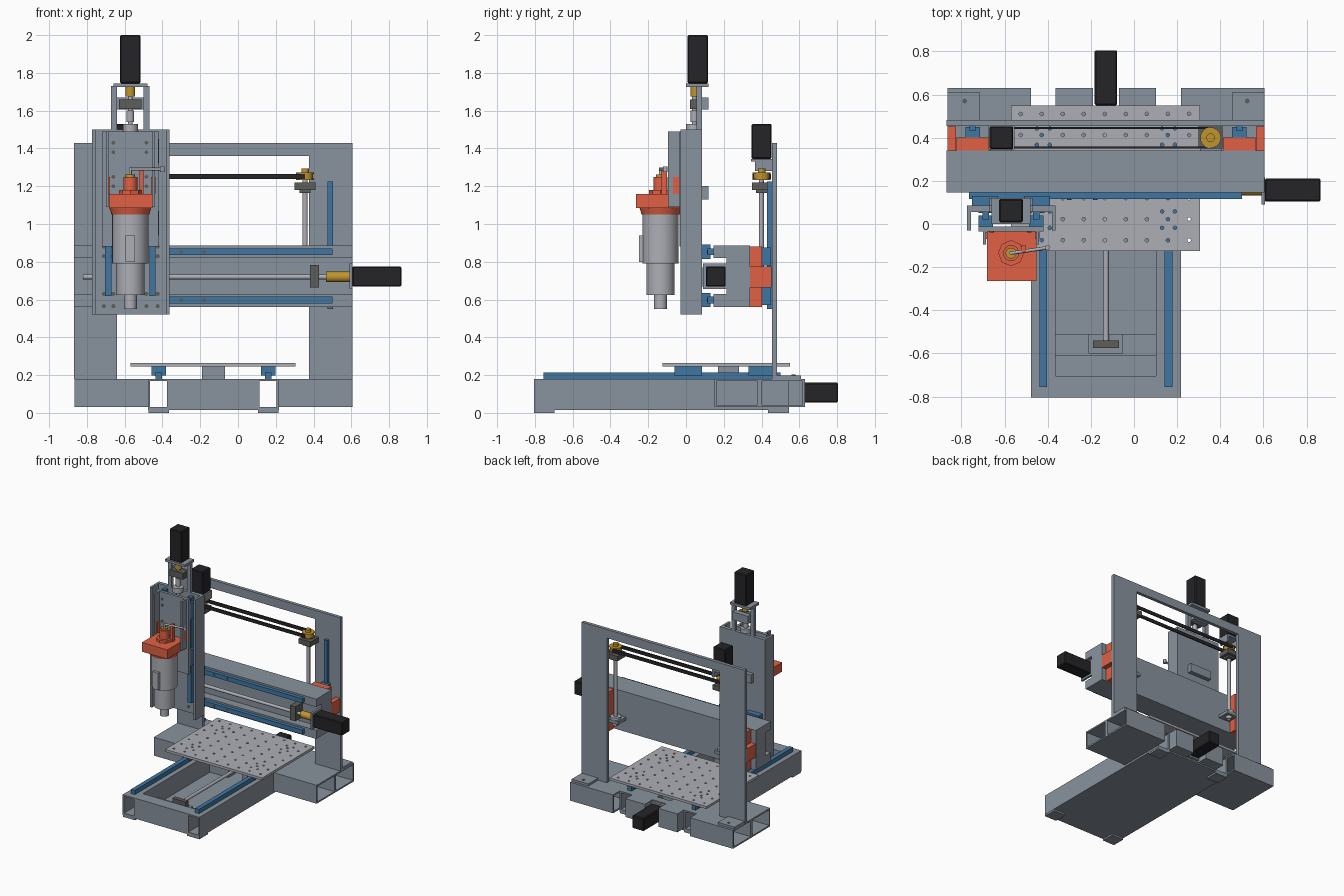
import bpy, bmesh, math
from mathutils import Matrix, Vector

CX = -0.13   # symmetry plane of base and gantry
HX = -0.57   # centre of the spindle head


def material(name, rgb):
    m = bpy.data.materials.new(name)
    m.diffuse_color = (*rgb, 1)
    return m


STEEL = material("steel", (0.25, 0.29, 0.34))
BLUE = material("rail_blue", (0.05, 0.18, 0.36))
ORANGE = material("orange", (0.75, 0.12, 0.06))
BLACK = material("black", (0.018, 0.018, 0.021))
GOLD = material("brass", (0.53, 0.30, 0.03))
DARK = material("bearing_grey", (0.11, 0.11, 0.10))
LIGHT = material("light_metal", (0.42, 0.43, 0.47))


def finish(name, bm, mat):
    me = bpy.data.meshes.new(name)
    bmesh.ops.recalc_face_normals(bm, faces=bm.faces)
    bm.to_mesh(me)
    bm.free()
    ob = bpy.data.objects.new(name, me)
    bpy.context.collection.objects.link(ob)
    me.materials.append(mat)
    return ob


def add_box(bm, x0, x1, y0, y1, z0, z1):
    m = Matrix.Translation(((x0 + x1) / 2, (y0 + y1) / 2, (z0 + z1) / 2))
    bmesh.ops.create_cube(bm, size=1, matrix=m @ Matrix.Diagonal((x1 - x0, y1 - y0, z1 - z0, 1)))


def boxes(name, mat, *dims):
    bm = bmesh.new()
    for d in dims:
        add_box(bm, *d)
    return finish(name, bm, mat)


def pair(name, mat, half, w, *yz):
    """Two boxes mirrored about the machine centre."""
    return boxes(name, mat, *[(CX + s * half - w / 2, CX + s * half + w / 2, *yz) for s in (-1, 1)])


def tube(name, axis, *d, t=0.012):
    """Hollow rectangular section, open along axis."""
    bm = bmesh.new()
    add_box(bm, *d)
    bm.normal_update()
    bmesh.ops.delete(bm, geom=[f for f in bm.faces if abs(f.normal[axis]) > 0.9], context='FACES')
    ob = finish(name, bm, STEEL)
    mod = ob.modifiers.new("wall", 'SOLIDIFY')
    mod.thickness, mod.offset, mod.use_even_offset = t, -1, True
    # keep the wall inside the section
    c = Vector(((d[0] + d[1]) / 2, (d[2] + d[3]) / 2, (d[4] + d[5]) / 2))
    p = ob.data.polygons[0]
    if (p.center - c).dot(p.normal) < 0:
        ob.data.flip_normals()
    return ob


def add_cyl(bm, p, q, r, r2=None, n=32):
    p, q = Vector(p), Vector(q)
    rot = (q - p).to_track_quat('Z', 'Y').to_matrix().to_4x4()
    bmesh.ops.create_cone(bm, cap_ends=True, segments=n, radius1=r, radius2=r if r2 is None else r2,
                          depth=(q - p).length, matrix=Matrix.Translation((p + q) / 2) @ rot)


def cyls(name, mat, *items, n=32):
    bm = bmesh.new()
    for it in items:
        add_cyl(bm, *it, n=n)
    ob = finish(name, bm, mat)
    bpy.context.view_layer.objects.active = ob
    ob.select_set(True)
    bpy.ops.object.shade_smooth_by_angle(angle=math.radians(35))
    ob.select_set(False)
    return ob


def motor(name, *d):
    ob = boxes(name, BLACK, d)
    b = ob.modifiers.new("corner", 'BEVEL')
    b.width, b.segments = 0.006, 1


# --- base frame
for s, side in ((-1, "left"), (1, "right")):
    x = CX + s * 0.29
    tube(f"base_rail_{side}", 1, x - 0.057, x + 0.057, -0.805, 0.545, 0.02, 0.18)
    xs = sorted((CX + s * 0.347, CX + s * 0.735))
    for i in range(2):
        tube(f"side_box_{side}_{i}", 0, *xs, 0.15 + i * 0.24, 0.39 + i * 0.24, 0.03, 0.18)
boxes("base_crossbars", STEEL, (-0.363, 0.103, -0.805, -0.705, 0.025, 0.18),
      (-0.363, 0.103, -0.61, -0.51, 0.025, 0.075), (-0.21, -0.05, -0.60, -0.51, 0.075, 0.085))
boxes("base_floor", STEEL, (-0.477, 0.217, -0.805, 0.545, 0.014, 0.026))
pair("rear_block", STEEL, 0.147, 0.172, 0.15, 0.63, 0.03, 0.18)
boxes("rear_block_bridge", STEEL, (-0.2, -0.06, 0.15, 0.40, 0.14, 0.18), (-0.2, -0.06, 0.47, 0.53, 0.03, 0.18))
for y in (-0.805, 0.435):
    pair("feet", STEEL, 0.29, 0.11, y, y + 0.11, 0, 0.015)

# --- table drive
pair("table_rails", BLUE, 0.29, 0.035, -0.755, 0.50, 0.18, 0.215)
for y in (-0.06, 0.33):
    pair("table_carriages", BLUE, 0.29, 0.075, y, y + 0.145, 0.198, 0.245)
cyls("table_screw", LIGHT, ((CX, -0.57, 0.11), (CX, 0.5, 0.11), 0.013))
boxes("table_screw_bearing", DARK, (-0.19, -0.07, -0.575, -0.54, 0.085, 0.14))
boxes("table_nut_block", STEEL, (-0.19, -0.07, 0.17, 0.28, 0.08, 0.245))
boxes("table_motor_mount", STEEL, (-0.19, -0.07, 0.53, 0.55, 0.045, 0.17))
motor("table_motor", -0.182, -0.078, 0.55, 0.805, 0.055, 0.16)

# --- table with hole grid
table = boxes("table_plate", LIGHT, (-0.57, 0.305, -0.125, 0.55, 0.245, 0.265))
cut = bmesh.new()
spots = [(-0.525 + 0.0975 * i, -0.075 + 0.0975 * j) for i in range(9) for j in range(7)]
spots += [(CX + s * 0.29 + dx, y + dy) for s in (-1, 1) for y in (0.02, 0.405)
          for dx in (-0.03, 0.03) for dy in (-0.038, 0.038)]
for x, y in spots:
    add_cyl(cut, (x, y, 0.23), (x, y, 0.28), 0.0085, n=10)
cutter = finish("table_hole_cutter", cut, LIGHT)
cutter.hide_render = True
mod = table.modifiers.new("holes", 'BOOLEAN')
mod.operation, mod.object, mod.solver = 'DIFFERENCE', cutter, 'EXACT'
bpy.context.view_layer.update()
table.data = bpy.data.meshes.new_from_object(table.evaluated_get(bpy.context.evaluated_depsgraph_get()))
table.modifiers.clear()
bpy.data.objects.remove(cutter)

# --- gantry portal
boxes("gantry_portal", STEEL, (-0.868, -0.64, 0.455, 0.482, 0.18, 1.43),
      (0.375, 0.605, 0.455, 0.482, 0.18, 1.43), (-0.64, 0.375, 0.455, 0.482, 1.36, 1.43))
pair("gantry_feet", STEEL, 0.66, 0.15, 0.482, 0.61, 0.18, 0.198)
cyls("gantry_foot_bolts", DARK, *[((CX + s * 0.655, 0.57, 0.19), (CX + s * 0.655, 0.57, 0.202), 0.011) for s in (-1, 1)])
pair("lift_rails", BLUE, 0.618, 0.028, 0.43, 0.455, 0.55, 1.225)
for z in (0.57, 0.78):
    pair("lift_carriages", BLUE, 0.618, 0.066, 0.40, 0.45, z, z + 0.095)
pair("lift_brackets", ORANGE, 0.618, 0.15, 0.337, 0.402, 0.56, 0.88)
pair("lift_clamps", ORANGE, 0.715, 0.04, 0.337, 0.453, 0.665, 0.775)

# --- lift screws, belt and motor
lx = 0.485
for s, side in ((-1, "left"), (1, "right")):
    x = CX + s * lx
    cyls(f"lift_screw_{side}", LIGHT, ((x, 0.4, 0.62), (x, 0.4, 1.28), 0.014),
         ((x, 0.4, 0.68), (x, 0.4, 0.70), 0.04), ((x, 0.4, 0.63), (x, 0.4, 0.68), 0.024))
    boxes(f"lift_nut_bracket_{side}", STEEL, (x - 0.05, x + 0.05, 0.337, 0.44, 0.655, 0.68))
    boxes(f"lift_bearing_{side}", DARK, (x - 0.055, x + 0.055, 0.35, 0.455, 1.18, 1.22),
          (x - 0.03, x + 0.03, 0.37, 0.43, 1.165, 1.18))
    cyls(f"belt_pulley_{side}", GOLD, ((x, 0.4, 1.232), (x, 0.4, 1.24), 0.048),
         ((x, 0.4, 1.24), (x, 0.4, 1.265), 0.042), ((x, 0.4, 1.265), (x, 0.4, 1.272), 0.048),
         ((x, 0.4, 1.272), (x, 0.4, 1.295), 0.02))
boxes("belt", BLACK, *[(CX - lx, CX + lx, y - 0.004, y + 0.004, 1.238, 1.266) for y in (0.355, 0.445)])
boxes("lift_motor_mount", STEEL, (-0.675, -0.555, 0.345, 0.455, 1.33, 1.345),
      (-0.675, -0.66, 0.365, 0.455, 1.28, 1.33), (-0.57, -0.555, 0.365, 0.455, 1.28, 1.33))
motor("lift_motor", -0.67, -0.56, 0.347, 0.453, 1.345, 1.53)

# --- crossbeam
boxes("crossbeam", STEEL, (-0.868, 0.605, 0.145, 0.34, 0.82, 0.885),
      (-0.868, 0.605, 0.145, 0.34, 0.56, 0.63), (-0.868, 0.605, 0.215, 0.34, 0.63, 0.82))
for z in (0.598, 0.853):
    boxes("crossbeam_rail", BLUE, (-0.765, 0.5, 0.115, 0.145, z - 0.018, z + 0.018))
    boxes("crossbeam_carriages", BLUE, *[(x, x + 0.12, 0.085, 0.13, z - 0.038, z + 0.038) for x in (-0.75, -0.51)])
    cyls("crossbeam_rail_bolts", DARK, *[((x, 0.112, z), (x, 0.12, z), 0.01) for x in (-0.3, -0.18)], n=12)
cyls("crossbeam_screw", LIGHT, ((-0.82, 0.16, 0.72), (0.47, 0.16, 0.72), 0.013))
boxes("crossbeam_bearing", DARK, (0.38, 0.43, 0.125, 0.215, 0.665, 0.782))
cyls("crossbeam_coupling", GOLD, ((0.465, 0.16, 0.72), (0.59, 0.16, 0.72), 0.028))
boxes("crossbeam_motor_mount", STEEL, (0.59, 0.607, 0.09, 0.215, 0.655, 0.79))
motor("crossbeam_motor", 0.605, 0.865, 0.105, 0.21, 0.668, 0.776)
boxes("crossbeam_nut_block", STEEL, (-0.63, -0.51, 0.085, 0.19, 0.67, 0.77))

# --- head channel
boxes("head_channel", STEEL, (-0.773, -0.363, 0.055, 0.085, 0.52, 1.50),
      (-0.773, -0.755, -0.03, 0.055, 0.52, 1.50), (-0.381, -0.363, -0.03, 0.055, 0.52, 1.50))
holes = [((HX + dx, 0.05, z), (HX + dx, 0.057, z), 0.011) for dx in (-0.14, -0.09, 0.085, 0.145)
         for z in (0.565, 0.63, 0.83, 0.88)]
cyls("head_channel_bolts", DARK, *holes, n=12)
boxes("head_rails", BLUE, *[(HX + s * 0.117 - 0.016, HX + s * 0.117 + 0.016, 0.02, 0.055, 0.62, 1.48) for s in (-1, 1)])
boxes("head_carriages", BLUE, *[(HX + s * 0.117 - 0.034, HX + s * 0.117 + 0.034, -0.012, 0.04, z, z + 0.13)
                                for s in (-1, 1) for z in (0.94, 1.32)])
boxes("spindle_plate", STEEL, (-0.72, -0.42, -0.035, -0.012, 0.88, 1.49),
      (-0.70, -0.685, -0.095, -0.035, 1.09, 1.49), (-0.455, -0.44, -0.095, -0.035, 1.09, 1.49))
cyls("spindle_plate_bolts", DARK, *[((HX + dx, -0.04, z), (HX + dx, -0.03, z), 0.010)
     for dx in (-0.09, 0.085) for z in (1.20, 1.25, 1.38, 1.43)], n=12)
boxes("head_back_bracket", STEEL, (-0.67, -0.47, 0.085, 0.12, 1.13, 1.20))

# --- head drive
boxes("head_motor_frame", STEEL, (-0.672, -0.64, 0.055, 0.085, 1.48, 1.73),
      (-0.50, -0.468, 0.055, 0.085, 1.48, 1.73), (-0.66, -0.48, 0.0, 0.12, 1.725, 1.745),
      (-0.64, -0.50, 0.075, 0.118, 1.605, 1.67))
boxes("head_screw_bearing", DARK, (-0.63, -0.51, 0.02, 0.075, 1.608, 1.66))
cyls("head_screw", LIGHT, ((HX, 0.045, 1.15), (HX, 0.045, 1.69), 0.012), ((HX, 0.045, 1.54), (HX, 0.045, 1.60), 0.02),
     ((HX, 0.04, 1.49), (HX, 0.04, 1.53), 0.04))
cyls("head_coupling", GOLD, ((HX, 0.05, 1.675), (HX, 0.05, 1.725), 0.026))
motor("head_motor", -0.625, -0.515, 0.008, 0.116, 1.745, 2.0)

# --- spindle
SY = -0.135
def stack(name, mat, *steps, n=32):
    cyls(name, mat, *[((HX, SY, a), (HX, SY, b), r, r2) for a, b, r, r2 in steps], n=n)
stack("spindle_body", LIGHT, (0.79, 1.055, 0.096, 0.096), (0.625, 0.79, 0.075, 0.075), (0.55, 0.625, 0.034, 0.034))
boxes("spindle_switch", LIGHT, (-0.595, -0.545, -0.25, -0.22, 0.80, 0.94))
boxes("spindle_clamp", ORANGE, (-0.682, -0.452, -0.265, -0.03, 1.085, 1.16))
stack("spindle_clamp_neck", ORANGE, (1.05, 1.09, 0.10, 0.112))
stack("spindle_cap_base", ORANGE, (1.155, 1.18, 0.06, 0.06), n=8)
stack("spindle_cap", ORANGE, (1.18, 1.25, 0.037, 0.037))
stack("spindle_fitting", GOLD, (1.25, 1.262, 0.025, 0.025))
boxes("clamp_fins", ORANGE, (-0.70, -0.678, -0.07, -0.036, 1.16, 1.25), (-0.46, -0.438, -0.07, -0.036, 1.16, 1.25),
      (-0.522, -0.50, -0.13, -0.10, 1.16, 1.30))
cyls("coolant_pipe", LIGHT, ((HX, SY, 1.25), (HX, SY, 1.30), 0.008), ((HX, SY, 1.29), (-0.40, -0.11, 1.29), 0.008),
     ((-0.40, -0.11, 1.275), (-0.40, -0.11, 1.305), 0.012), n=12)
